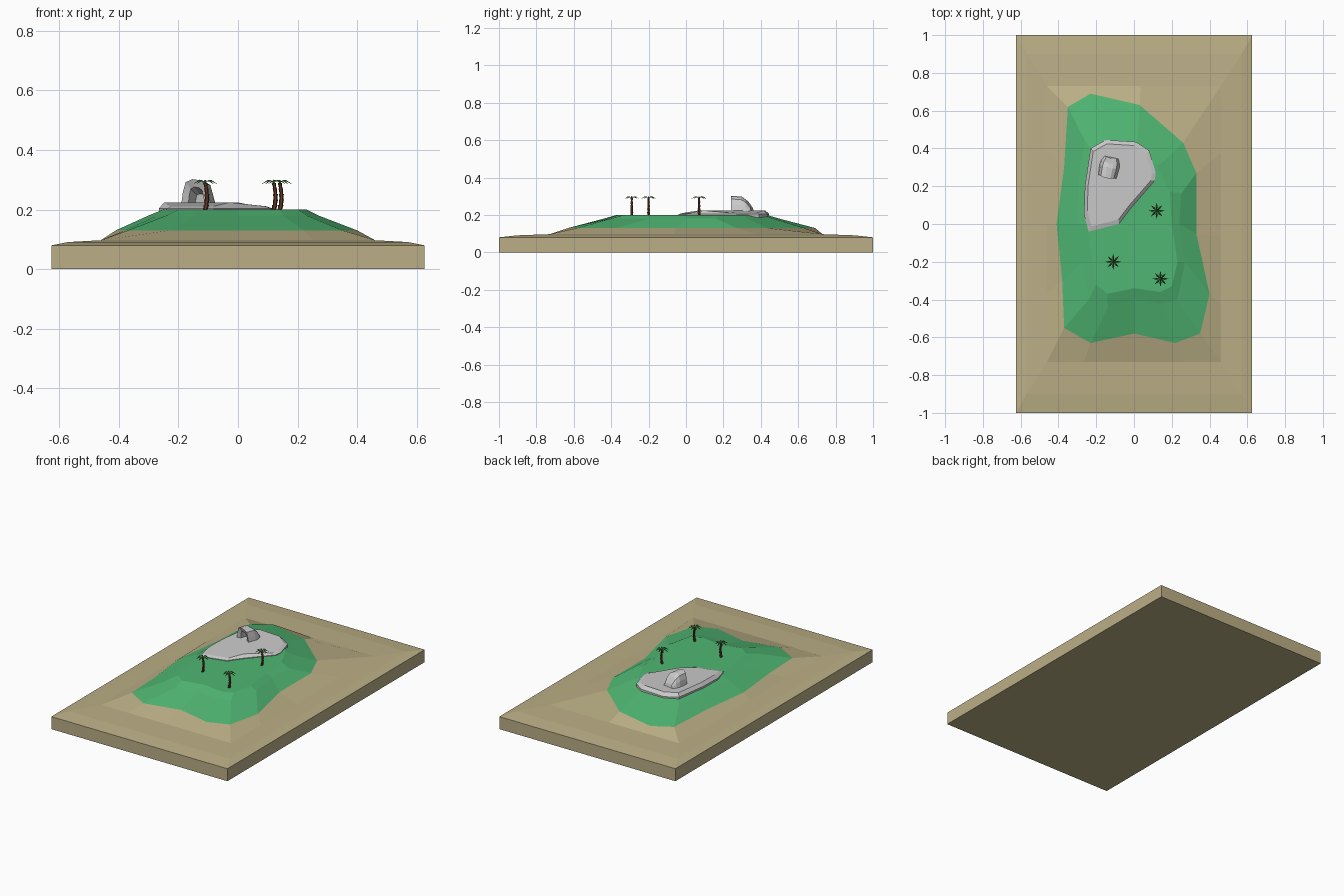
import bpy, math
from mathutils import Vector, Matrix

if "Cube" in bpy.data.objects:
    bpy.data.objects.remove(bpy.data.objects["Cube"])


def material(name, rgb):
    m = bpy.data.materials.new(name)
    m.diffuse_color = (*rgb, 1)
    m.use_nodes = True
    m.node_tree.nodes["Principled BSDF"].inputs["Base Color"].default_value = m.diffuse_color
    return m


def add_mesh(name, verts, faces, mat=None):
    me = bpy.data.meshes.new(name)
    me.from_pydata(verts, [], faces)
    if mat:
        me.materials.append(mat)
    ob = bpy.data.objects.new(name, me)
    bpy.context.collection.objects.link(ob)
    return ob


def loft(name, rings, mat=None, cap_start=False, cap_end=True):
    """Skin counter-clockwise rings, listed from bottom to top."""
    n = len(rings[0])
    verts = [p for r in rings for p in r]
    faces = [(k * n + i, k * n + (i + 1) % n, (k + 1) * n + (i + 1) % n, (k + 1) * n + i)
             for k in range(len(rings) - 1) for i in range(n)]
    if cap_start:
        faces.append(tuple(reversed(range(n))))
    if cap_end:
        faces.append(tuple(range((len(rings) - 1) * n, len(rings) * n)))
    return add_mesh(name, verts, faces, mat)


def at_z(points, z):
    return [(x, y, z) for x, y in reversed(points)]


sand = material("sand", (0.50, 0.43, 0.24))
grass = material("grass", (0.08, 0.47, 0.17))
bark = material("bark", (0.14, 0.045, 0.02))
leaf = material("leaf", (0.05, 0.17, 0.04))

# Hill contours: grass edge, shoulder, plateau (clockwise from back left)
edge = [(-.35, .62), (-.23, .69), (.03, .63), (.26, .43), (.33, .27), (.33, -.05),
        (.40, -.37), (.35, -.58), (.22, -.63), (0, -.58), (-.23, -.63), (-.37, -.55),
        (-.38, -.3), (-.41, 0), (-.37, .3)]
shoulder = [(-.26, .44), (-.18, .50), (.02, .47), (.16, .33), (.25, .16), (.24, 0),
            (.27, -.2), (.23, -.40), (.15, -.42), (0, -.40), (-.14, -.44), (-.24, -.40),
            (-.27, -.2), (-.30, 0), (-.29, .25)]
plateau = [(-.21, .38), (-.14, .43), (.01, .40), (.12, .31), (.19, .17), (.20, 0),
           (.23, -.2), (.20, -.33), (.14, -.36), (0, -.34), (-.14, -.37), (-.20, -.32),
           (-.22, -.2), (-.25, 0), (-.24, .2)]


def rectangle(hx, hy):
    """Project the grass edge onto a rectangle, snapping four points to corners."""
    out = []
    for i, (x, y) in enumerate(edge):
        if i in (0, 3, 7, 11):
            out.append((math.copysign(hx, x), math.copysign(hy, y)))
        else:
            s = max(abs(x) / .46, abs(y) / .73)
            out.append((x / s * hx / .46, y / s * hy / .73))
    return out


# Sand slab and beach
loft("sand_base", [at_z(rectangle(.625, 1), 0), at_z(rectangle(.625, 1), .08),
                   at_z(rectangle(.57, .90), .091), at_z(rectangle(.46, .73), .097),
                   at_z(edge, .13)], sand, cap_start=True, cap_end=False)

# Grass hill
loft("grass_hill", [at_z(edge, .13), at_z(shoulder, .18), at_z(plateau, .2)], grass)

# Rock slab
rock = [(-.23, .40), (-.15, .445), (.01, .435), (.08, .39), (.115, .27), (.11, .23),
        (-.02, .08), (-.08, 0), (-.24, -.04), (-.265, .05), (-.26, .2)]


def inset(s):
    return [(-.09 + (x + .09) * s, .24 + (y - .24) * s) for x, y in rock]


top = [(x, y, .224 if x < .03 and y > .03 else .211) for x, y in reversed(inset(.90))]
loft("rock_slab", [at_z(rock, .165), at_z(rock, .204), top], cap_start=True)

# Rock cave: half-arch rings running from the inner back wall, out and round to the back
arch = [(-1, 0), (-.88, .5), (-.68, .88), (-.2, 1), (.35, .95), (.72, .8), (.88, .4), (1, 0)]
turn = Matrix.Translation((-.13, .305, .218)) @ Matrix.Rotation(math.radians(-12), 4, 'Z')
sections = [(.020, .035, .030), (.028, .058, -.045), (.050, .084, -.055),
            (.054, .080, .0), (.050, .062, .025), (.038, .025, .050)]
verts, faces = [], []
n = len(arch)
for half, height, y in sections:
    verts += [turn @ Vector((u * half, y - .012 * (1 - abs(u)), v * height)) for u, v in arch]
for k in range(len(sections) - 1):
    faces += [(k * n + i, k * n + i + 1, (k + 1) * n + i + 1, (k + 1) * n + i)
              for i in range(n - 1)]
faces.append(tuple(range(n)))
faces.append(tuple(reversed(range((len(sections) - 1) * n, len(sections) * n))))
add_mesh("rock_cave", verts, faces)

# Palm trees: flared trunk segments and eight drooping leaves
for k, (px, py) in enumerate([(.12, .07), (-.11, -.2), (.14, -.29)]):
    rings = []
    for s in range(5):
        for t, r in ((0, .0065), (1, .0085)):
            z = .197 + (s + t) * .0185
            bend = .006 * math.sin((s + t) / 5 * math.pi)
            taper = 1.1 - .07 * s
            rings.append([(px + bend + r * taper * math.cos(a * math.pi / 3),
                           py + r * taper * math.sin(a * math.pi / 3), z) for a in range(6)])
    loft(f"palm_trunk_{k + 1}", rings, bark, cap_start=True)
    verts, faces = [], []
    for i in range(8):
        spin = Matrix.Translation((px, py, .289)) @ Matrix.Rotation(i * math.pi / 4, 4, 'Z')
        b = len(verts)
        verts += [spin @ Vector(p) for p in
                  [(0, 0, .004), (.02, -.0055, .006), (.02, 0, .011), (.02, .0055, .006),
                   (.042, 0, -.004)]]
        faces += [(b, b + 1, b + 2), (b, b + 2, b + 3), (b + 1, b + 4, b + 2),
                  (b + 2, b + 4, b + 3)]
    add_mesh(f"palm_leaves_{k + 1}", verts, faces, leaf)
